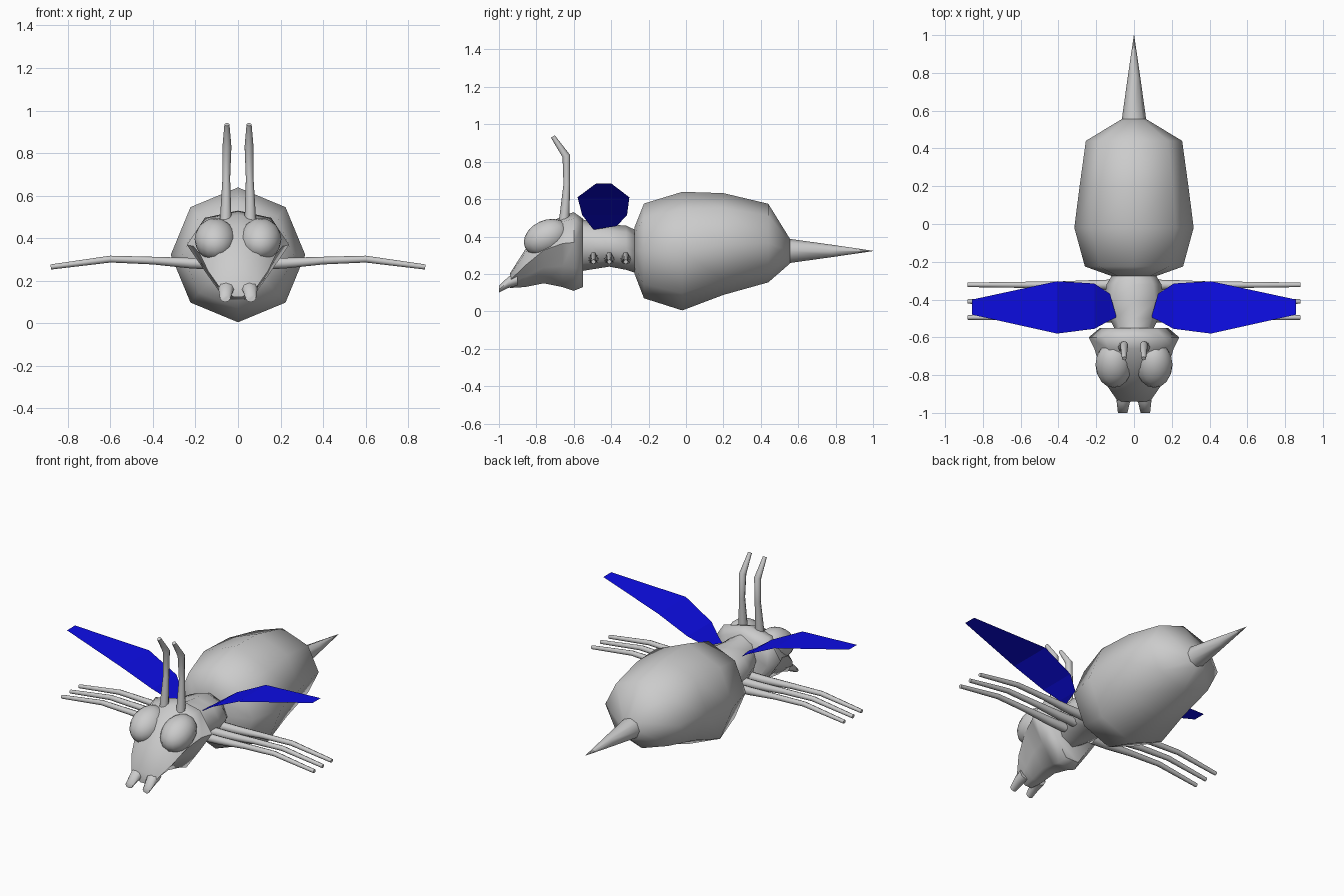
import bpy, bmesh, math
from mathutils import Vector, Matrix

if "Cube" in bpy.data.objects:
    bpy.data.objects.remove(bpy.data.objects["Cube"])


def material(name, rgb):
    m = bpy.data.materials.new(name)
    m.diffuse_color = (*rgb, 1)
    m.use_nodes = True
    m.node_tree.nodes["Principled BSDF"].inputs["Base Color"].default_value = m.diffuse_color
    return m


GREY = material("body_grey", (0.6, 0.6, 0.6))
BLUE = material("wing_blue", (0.004, 0.004, 0.8))


def finish(name, bm, mat, angle=60, smooth=True, closed=True):
    if closed:
        bmesh.ops.recalc_face_normals(bm, faces=bm.faces[:])
    me = bpy.data.meshes.new(name)
    bm.to_mesh(me)
    bm.free()
    me.materials.append(mat)
    for p in me.polygons:
        p.use_smooth = smooth
    if smooth:
        me.set_sharp_from_angle(angle=math.radians(angle))
    ob = bpy.data.objects.new(name, me)
    bpy.context.collection.objects.link(ob)
    return ob


def loft(name, rings, angle=60):
    """Skin a list of closed rings and cap both ends."""
    bm = bmesh.new()
    vs = [[bm.verts.new(p) for p in r] for r in rings]
    n = len(vs[0])
    for a, b in zip(vs, vs[1:]):
        for i in range(n):
            j = (i + 1) % n
            bm.faces.new((a[i], a[j], b[j], b[i]))
    bm.faces.new(vs[0])
    bm.faces.new(vs[-1])
    return finish(name, bm, GREY, angle)


OCT = [(math.sin(i * math.pi / 4), math.cos(i * math.pi / 4)) for i in range(8)]


def section(y, z, rx, up, down, shape=OCT, x=0):
    """Cross-section facing along y, with separate upper and lower heights."""
    return [(x + u * rx, y, z + v * (up if v > 0 else down)) for u, v in shape]


def tube(name, path):
    """Tapered limb through (x, y, z, radius) points."""
    pts = [Vector(p[:3]) for p in path]
    rings = []
    for i, p in enumerate(pts):
        t = (pts[min(i + 1, len(pts) - 1)] - pts[max(i - 1, 0)]).normalized()
        side = Vector((1, 0, 0)) if abs(t.x) < 0.7 else Vector((0, 1, 0))
        up = t.cross(side).normalized()
        side = up.cross(t)
        rings.append([p + (side * u + up * v) * path[i][3] for u, v in OCT])
    return loft(name, rings)


# Abdomen and stinger
loft("abdomen", [section(y, z, rx, rz, rz) for y, z, rx, rz in [
    (-0.275, 0.325, 0.12, 0.125), (-0.225, 0.323, 0.26, 0.253),
    (-0.02, 0.322, 0.316, 0.317), (0.20, 0.36, 0.288, 0.272),
    (0.44, 0.365, 0.255, 0.21), (0.555, 0.322, 0.065, 0.067)]], angle=80)
loft("stinger", [section(y, 0.323, r, r, r) for y, r in [
    (0.55, 0.065), (0.78, 0.033), (1.0, 0.001)]])

# Thorax
loft("thorax", [section(y, z, rx, rz, rz) for y, z, rx, rz in [
    (-0.56, 0.355, 0.10, 0.14), (-0.50, 0.35, 0.13, 0.125),
    (-0.41, 0.352, 0.16, 0.113), (-0.32, 0.34, 0.145, 0.118),
    (-0.27, 0.32, 0.115, 0.115)]])

# Head, narrowing to the snout
half = [(0.65, 0.8), (1.0, 0.05), (0.62, -0.5), (0.25, -1.0)]
HEAD = [(0, 1)] + half + [(-u, v) for u, v in reversed(half)]
loft("head", [section(*r, shape=HEAD) for r in [
    (-0.55, 0.33, 0.18, 0.165, 0.20), (-0.60, 0.36, 0.24, 0.17, 0.25),
    (-0.66, 0.355, 0.21, 0.155, 0.225), (-0.76, 0.32, 0.18, 0.14, 0.17),
    (-0.86, 0.24, 0.14, 0.09, 0.11), (-0.94, 0.165, 0.085, 0.04, 0.04)]])

for s, label in ((1, "right"), (-1, "left")):
    # Mandible
    loft(f"mandible_{label}", [section(y, z, rx, rz, rz, x=s * x) for y, x, z, rx, rz in [
        (-0.90, 0.048, 0.175, 0.047, 0.036), (-0.95, 0.057, 0.155, 0.034, 0.03),
        (-1.0, 0.06, 0.118, 0.025, 0.018)]])

    # Eye
    bm = bmesh.new()
    bmesh.ops.create_uvsphere(
        bm, u_segments=16, v_segments=10, radius=1,
        matrix=Matrix.Translation((s * 0.107, -0.745, 0.395))
        @ Matrix.Rotation(math.radians(25), 4, 'X')
        @ Matrix.Diagonal((0.097, 0.128, 0.092, 1)))
    finish(f"eye_{label}", bm, GREY)

    # Antenna
    tube(f"antenna_{label}", [
        (s * 0.058, -0.653, 0.47, 0.028), (s * 0.055, -0.637, 0.68, 0.018),
        (s * 0.052, -0.640, 0.83, 0.021), (s * 0.052, -0.712, 0.935, 0.012)])

    # Three legs
    for y, pos in ((-0.495, "front"), (-0.41, "middle"), (-0.322, "rear")):
        tube(f"{pos}_leg_{label}", [
            (s * 0.10, y, 0.28, 0.028), (s * 0.22, y, 0.283, 0.025),
            (s * 0.40, y, 0.295, 0.018), (s * 0.60, y, 0.302, 0.016),
            (s * 0.88, y, 0.265, 0.012)])

    # Wing: thin sheet bent along its length, as strips across its width
    bm = bmesh.new()
    strips = [(0.095, 0.438, -0.495, -0.485), (0.127, 0.456, -0.51, -0.37),
              (0.21, 0.515, -0.555, -0.315), (0.407, 0.61, -0.58, -0.303),
              (0.857, 0.684, -0.48, -0.40)]
    rows = [[bm.verts.new((s * x, y, z)) for y in (y0, y1)] for x, z, y0, y1 in strips]
    for a, b in zip(rows, rows[1:]):
        quad = (a[0], b[0], b[1], a[1])
        bm.faces.new(quad if s > 0 else quad[::-1])
    finish(f"wing_{label}", bm, BLUE, smooth=False, closed=False)
